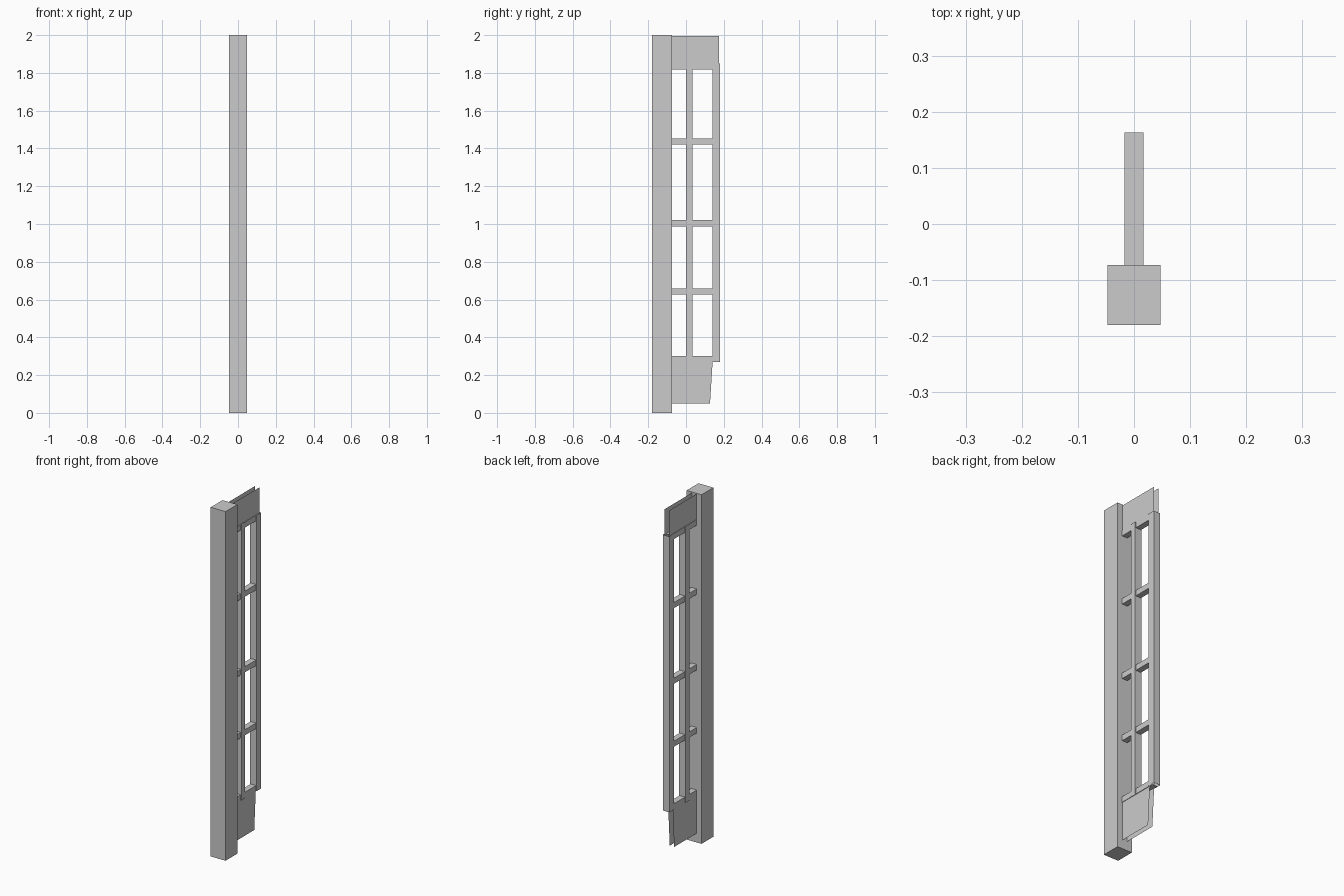
import bpy, bmesh

if "Cube" in bpy.data.objects:
    bpy.data.objects.remove(bpy.data.objects["Cube"])


def finish(name, bm):
    mesh = bpy.data.meshes.new(name)
    bm.to_mesh(mesh)
    bm.free()
    bpy.context.collection.objects.link(bpy.data.objects.new(name, mesh))


def bar(name, half_x, y, z, open_axis=None):
    """Box from ranges; faces across open_axis are left off (1 = y, 2 = z)."""
    bm = bmesh.new()
    bmesh.ops.create_cube(bm, size=1)
    if open_axis is not None:
        bm.normal_update()
        ends = [f for f in bm.faces if abs(f.normal[open_axis]) > 0.9]
        bmesh.ops.delete(bm, geom=ends, context='FACES_ONLY')
    for v in bm.verts:
        v.co = (v.co.x * 2 * half_x,
                y[0] + (v.co.y + 0.5) * (y[1] - y[0]),
                z[0] + (v.co.z + 0.5) * (z[1] - z[0]))
    finish(name, bm)


def twin_sheets(name, half_x, outline):
    """Two thin parallel faces, one per side, from a y-z outline."""
    bm = bmesh.new()
    bm.faces.new([bm.verts.new((half_x, y, z)) for y, z in outline])
    bm.faces.new([bm.verts.new((-half_x, y, z)) for y, z in reversed(outline)])
    finish(name, bm)


POST_BACK = -0.073

# Heavy front post
bar("post", 0.047, (-0.18, POST_BACK), (0, 2))

# Upright bars, open at the ends
bar("middle_bar", 0.021, (0.0, 0.034), (0.27, 1.85), 2)
bar("outer_stile", 0.021, (0.139, 0.18), (0.27, 1.85), 2)

# Cross rails running into the outer stile
for i, z in enumerate((0.269, 0.627, 0.988, 1.421, 1.817)):
    bar(f"rail_{i + 1}", 0.017, (POST_BACK, 0.163), (z, z + 0.032), 1)

# Solid panels above and below the glazing
twin_sheets("top_panel", 0.014,
            [(POST_BACK, 1.82), (0.175, 1.82), (0.175, 1.995), (POST_BACK, 1.995)])
twin_sheets("bottom_panel", 0.014,
            [(POST_BACK, 0.05), (0.127, 0.05), (0.142, 0.29), (POST_BACK, 0.29)])
